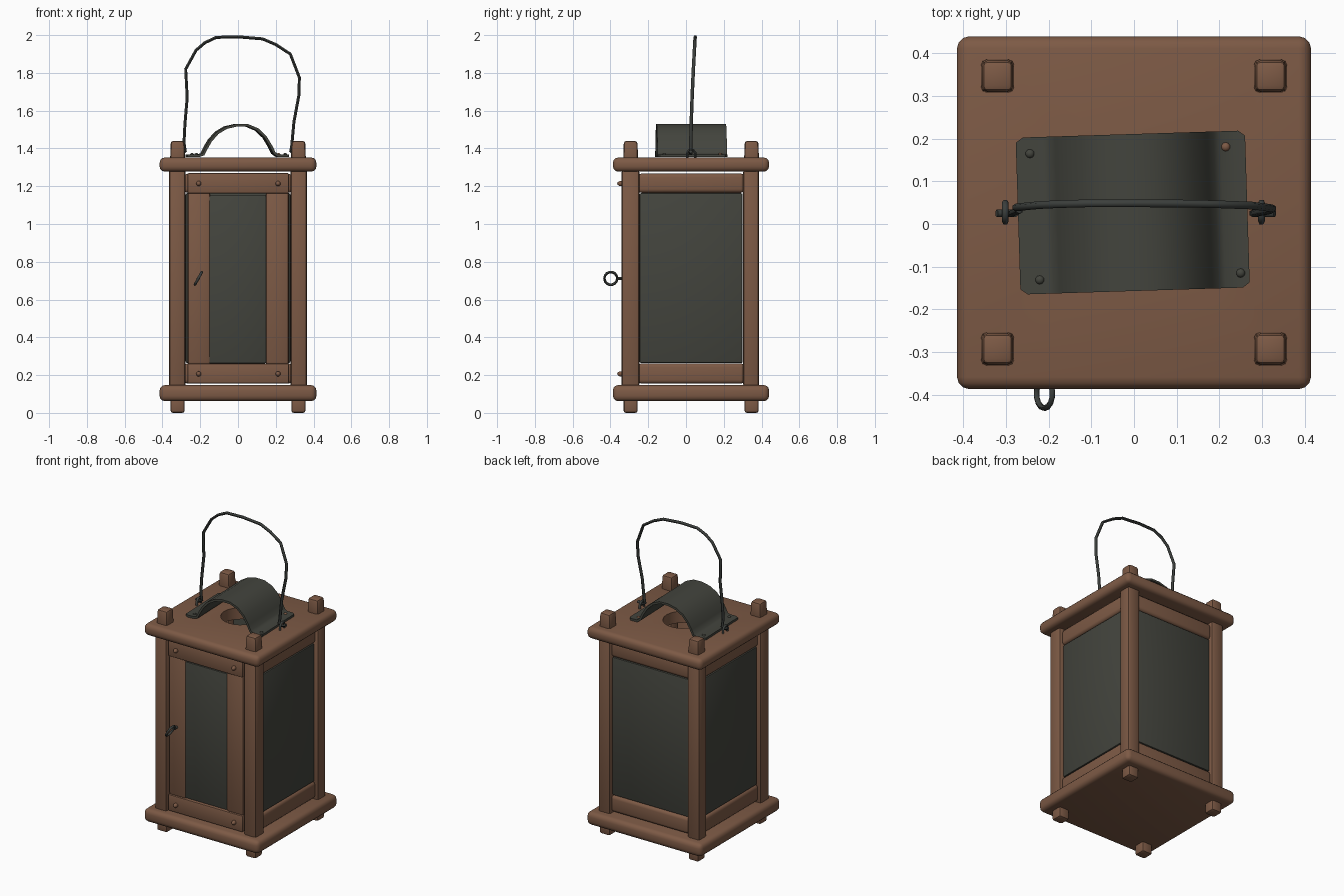
import bpy, bmesh, math
from mathutils import Vector, Matrix

if "Cube" in bpy.data.objects:
    bpy.data.objects.remove(bpy.data.objects["Cube"])


def material(name, rgb):
    m = bpy.data.materials.new(name)
    m.diffuse_color = (*rgb, 1)
    m.use_nodes = True
    m.node_tree.nodes["Principled BSDF"].inputs["Base Color"].default_value = m.diffuse_color
    return m


WOOD = material("brown_wood", (0.205, 0.102, 0.060))
DARK = material("dark_pane_and_sheet", (0.056, 0.058, 0.047))
IRON = material("dark_iron", (0.044, 0.049, 0.045))


def finish(ob, mat, angle=40):
    ob.data.materials.clear()
    ob.data.materials.append(mat)
    bpy.ops.object.select_all(action='DESELECT')
    ob.select_set(True)
    bpy.context.view_layer.objects.active = ob
    bpy.ops.object.shade_smooth_by_angle(angle=math.radians(angle))
    return ob


def from_bmesh(name, bm, mat, angle=40):
    bmesh.ops.recalc_face_normals(bm, faces=bm.faces)
    me = bpy.data.meshes.new(name)
    bm.to_mesh(me)
    bm.free()
    ob = bpy.data.objects.new(name, me)
    bpy.context.collection.objects.link(ob)
    return finish(ob, mat, angle)


def box(name, lo, hi, mat=WOOD, bevel=0.012, seg=2, taper=1.0):
    """Rounded box between two corners; taper narrows the top."""
    lo, hi = Vector(lo), Vector(hi)
    size, mid = hi - lo, (lo + hi) / 2
    bm = bmesh.new()
    bmesh.ops.create_cube(bm, size=1)
    for v in bm.verts:
        k = taper if v.co.z > 0 else 1
        v.co = Vector((v.co.x * size.x * k, v.co.y * size.y * k, v.co.z * size.z)) + mid
    bmesh.ops.bevel(bm, geom=bm.edges[:], offset=bevel, segments=seg,
                    profile=0.5, affect='EDGES')
    return from_bmesh(name, bm, mat)


def tube(name, pts, radius, mat=IRON, closed=False):
    cu = bpy.data.curves.new(name, 'CURVE')
    cu.dimensions = '3D'
    cu.bevel_depth = radius
    cu.bevel_resolution = 1
    cu.use_fill_caps = True
    sp = cu.splines.new('POLY')
    sp.points.add(len(pts) - 1)
    for p, co in zip(sp.points, pts):
        p.co = (*co, 1)
    sp.use_cyclic_u = closed
    ob = bpy.data.objects.new(name, cu)
    bpy.context.collection.objects.link(ob)
    bpy.ops.object.select_all(action='DESELECT')
    ob.select_set(True)
    bpy.context.view_layer.objects.active = ob
    bpy.ops.object.convert(target='MESH')
    return finish(bpy.context.object, mat, 60)


def stud(name, co, radius, mat, squash=(1, 1, 1)):
    bm = bmesh.new()
    bmesh.ops.create_uvsphere(bm, u_segments=10, v_segments=6, radius=radius)
    bmesh.ops.scale(bm, vec=squash, verts=bm.verts)
    bmesh.ops.translate(bm, vec=co, verts=bm.verts)
    return from_bmesh(name, bm, mat, 60)


# Base and roof boards; the roof has a round smoke hole
box("base_board", (-0.415, -0.387, 0.062), (0.415, 0.44, 0.147), bevel=0.028, seg=3)
roof = box("roof_board", (-0.415, -0.387, 1.277), (0.415, 0.44, 1.352), bevel=0.028, seg=3)
bm = bmesh.new()
bmesh.ops.create_cone(bm, cap_ends=True, segments=24, radius1=0.12, radius2=0.12,
                      depth=0.4, matrix=Matrix.Translation((0, 0.03, 1.31)))
cutter = from_bmesh("hole_cutter", bm, WOOD)
cutter.hide_render = True
bpy.context.view_layer.objects.active = roof
mod = roof.modifiers.new("hole", 'BOOLEAN')
mod.operation, mod.object, mod.solver = 'DIFFERENCE', cutter, 'EXACT'
bpy.ops.object.modifier_apply(modifier=mod.name)
bpy.data.objects.remove(cutter)
finish(roof, WOOD)

# Corner posts with tenons through both boards
for sx, side in ((-1, "left"), (1, "right")):
    for y0, y1, yc, where in ((-0.341, -0.247, -0.293, "front"), (0.303, 0.387, 0.347, "back")):
        x0, x1 = sorted((sx * 0.278, sx * 0.366))
        box(f"{where}_{side}_post", (x0, y0, 0.135), (x1, y1, 1.29), bevel=0.016)
        xc = sx * 0.32
        box(f"{where}_{side}_foot", (xc - 0.037, yc - 0.037, 0.0), (xc + 0.037, yc + 0.037, 0.09),
            bevel=0.012)
        box(f"{where}_{side}_top_tenon", (xc - 0.04, yc - 0.04, 1.32), (xc + 0.04, yc + 0.04, 1.44),
            bevel=0.014, taper=0.9)

# Side and back walls: rails above and below a dark pane
for sx, side in ((-1, "left"), (1, "right")):
    x0, x1 = sorted((sx * 0.295, sx * 0.348))
    p0, p1 = sorted((sx * 0.322, sx * 0.342))
    for z0, z1, lv in ((0.155, 0.262, "lower"), (1.165, 1.267, "upper")):
        box(f"{side}_{lv}_rail", (x0, -0.255, z0), (x1, 0.31, z1), bevel=0.02, seg=3)
    box(f"{side}_pane", (p0, -0.246, 0.264), (p1, 0.300, 1.163), DARK, bevel=0.008)
for z0, z1, lv in ((0.155, 0.262, "lower"), (1.165, 1.267, "upper")):
    box(f"back_{lv}_rail", (-0.285, 0.32, z0), (0.285, 0.372, z1), bevel=0.02, seg=3)
box("back_pane", (-0.277, 0.345, 0.264), (0.277, 0.365, 1.163), DARK, bevel=0.008)

# Front door: rails, stiles, pane and pegs
for z0, z1, lv in ((0.155, 0.262, "lower"), (1.162, 1.27, "upper")):
    box(f"door_{lv}_rail", (-0.268, -0.340, z0), (0.27, -0.285, z1), bevel=0.008)
    for x in (-0.208, 0.212):
        stud(f"door_{lv}_peg", (x, -0.342, (z0 + z1) / 2 - 0.002), 0.014, WOOD, (1, 1.6, 1))
for x0, x1, side in ((-0.268, -0.146, "left"), (0.146, 0.27, "right")):
    box(f"door_{side}_stile", (x0, -0.332, 0.255), (x1, -0.285, 1.17), bevel=0.016)
box("door_pane", (-0.155, -0.326, 0.262), (0.15, -0.306, 1.152), DARK, bevel=0.008)

# Door pull: tilted ring on a short stem
ring = []
for i in range(14):
    a = 2 * math.pi * i / 14
    s = 0.034 * math.sin(a)
    ring.append((-0.21 + 0.55 * s, -0.398 + 0.034 * math.cos(a), 0.712 + s))
tube("door_pull_ring", ring, 0.007, closed=True)
tube("door_pull_stem", [(-0.21, -0.32, 0.712), (-0.21, -0.368, 0.712)], 0.009)

# Arched smoke cover: bent sheet with flat flanges
profile = [(-0.272, 0.003), (-0.255, 0.003), (-0.21, 0.004), (-0.185, 0.012), (-0.168, 0.045),
           (-0.145, 0.085), (-0.11, 0.125), (-0.065, 0.152), (-0.01, 0.165), (0.045, 0.164),
           (0.095, 0.143), (0.135, 0.105), (0.165, 0.055), (0.182, 0.02), (0.205, 0.004),
           (0.25, 0.003), (0.266, 0.003)]
bm = bmesh.new()
cols = []
for i, (x, z) in enumerate(profile):
    h = 0.172 if i in (0, len(profile) - 1) else 0.184
    cols.append([bm.verts.new((x, s * h, z + 1.352)) for s in (-1, 1)])
for a, b in zip(cols, cols[1:]):
    bm.faces.new((a[0], b[0], b[1], a[1]))
bmesh.ops.rotate(bm, verts=bm.verts, matrix=Matrix.Rotation(math.radians(1.8), 3, 'Z'))
bmesh.ops.translate(bm, verts=bm.verts, vec=(0, 0.027, 0))
cover = from_bmesh("smoke_cover", bm, DARK, 50)
sol = cover.modifiers.new("thickness", 'SOLIDIFY')
sol.thickness, sol.offset = 0.014, 0.9
bpy.ops.object.modifier_apply(modifier=sol.name)
finish(cover, DARK, 50)
for x, y, m in ((-0.244, 0.165, DARK), (0.215, 0.181, WOOD), (-0.221, -0.131, DARK), (0.25, -0.115, DARK)):
    stud("cover_rivet", (x, y, 1.367), 0.011, m, (1, 1, 0.8))

# Staples and the hand-bent wire handle
for x in (-0.302, 0.299):
    tube("handle_staple", [(x, 0.006, 1.33), (x, 0.006, 1.375), (x, 0.018, 1.392),
                           (x, 0.038, 1.392), (x, 0.05, 1.375), (x, 0.05, 1.33)], 0.008)
path = [(-0.322, 1.382), (-0.30, 1.372), (-0.278, 1.385), (-0.286, 1.43), (-0.281, 1.53),
        (-0.269, 1.67), (-0.277, 1.82), (-0.222, 1.92), (-0.175, 1.96), (-0.115, 1.988),
        (0.0, 1.991), (0.13, 1.980), (0.20, 1.95), (0.277, 1.90), (0.325, 1.775), (0.322, 1.68),
        (0.296, 1.54), (0.284, 1.41), (0.278, 1.385), (0.30, 1.372), (0.33, 1.384)]
tube("wire_handle", [(x, 0.025 + 0.024 * max(0, (z - 1.4) / 0.6) ** 1.5, z) for x, z in path], 0.009)
